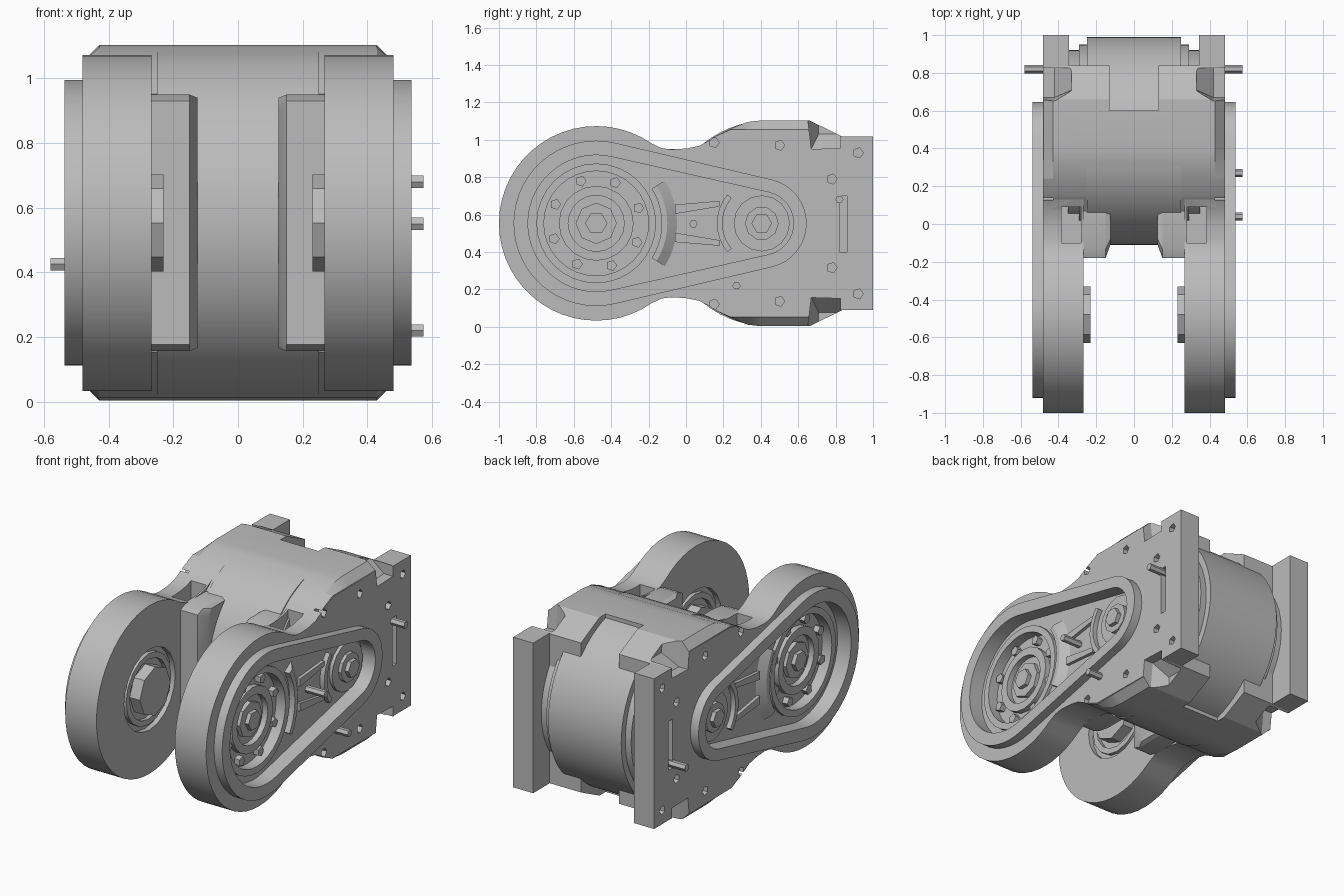
import bpy, bmesh, math
from math import sin, cos, radians

cube = bpy.data.objects.get("Cube")
if cube:
    bpy.data.objects.remove(cube, do_unlink=True)

MID = 0.553          # height of both axes
BIG, SMALL = -0.48, 0.405   # y of the front wheel axis and rear pulley axis
MOTOR = 0.44         # y of the motor axis

grey = bpy.data.materials.new("housing grey")
grey.use_nodes = True
grey.diffuse_color = (0.5, 0.5, 0.5, 1)
grey.node_tree.nodes["Principled BSDF"].inputs["Base Color"].default_value = (0.5, 0.5, 0.5, 1)


def finish(name, bm):
    bmesh.ops.recalc_face_normals(bm, faces=bm.faces)
    mesh = bpy.data.meshes.new(name)
    bm.to_mesh(mesh)
    bm.free()
    mesh.materials.append(grey)
    ob = bpy.data.objects.new(name, mesh)
    bpy.context.collection.objects.link(ob)
    return ob


def add_loft(bm, sections, closed=False):
    """Skin side profiles (y, z) placed at successive x; closed makes a ring."""
    rows = [[bm.verts.new((x, y, z)) for y, z in pts] for x, pts in sections]
    n = len(rows[0])
    pairs = list(zip(rows, rows[1:])) + ([(rows[-1], rows[0])] if closed else [])
    for a, b in pairs:
        for i in range(n):
            j = (i + 1) % n
            bm.faces.new((a[i], a[j], b[j], b[i]))
    if not closed:
        bm.faces.new(rows[0])
        bm.faces.new(rows[-1])


def loft(name, sections, closed=False):
    bm = bmesh.new()
    add_loft(bm, sections, closed)
    return finish(name, bm)


def arc(y, r, start=0, end=360, n=32, z=MID):
    full = end - start == 360
    steps = n if full else n + 1
    return [(y + r * cos(radians(start + (end - start) * i / n)),
             z + r * sin(radians(start + (end - start) * i / n))) for i in range(steps)]


def rect(y0, y1, z0, z1):
    return [(y0, z0), (y1, z0), (y1, z1), (y0, z1)]


def mirrored(upper):
    return upper + [(y, 2 * MID - z) for y, z in reversed(upper)]


def teardrop(big, small):
    a = math.degrees(math.acos((big - small) / (SMALL - BIG)))
    return arc(BIG, big, a, 360 - a, 30) + arc(SMALL, small, -a, a, 16)


def ring(name, x0, x1, outer, inner):
    return loft(name, [(x0, outer), (x1, outer), (x1, inner), (x0, inner)], True)


# Side profiles
case_top = [(0.07, 0.952), (0.15, 1.015), (0.24, 1.06), (0.33, 1.095),
            (0.40, 1.103), (0.66, 1.103), (0.84, 1.015)]
case = mirrored(case_top)
case_side = mirrored([(y, min(z, 1.055)) for y, z in case_top])
rear_edge = [(-0.13, 0.955), (-0.08, 0.948), (0.0, 0.953), (0.07, 0.967),
             (0.15, 1.01), (0.24, 1.05), (0.66, 1.055), (0.84, 1.015)]
arm_profile = (arc(BIG, 0.52, 55, 305, 36)
               + [(y, 2 * MID - z) for y, z in rear_edge] + rear_edge[::-1])

# Cutters: belt and wheel recesses, corner and waist pockets, screw holes, casing rear notch
cut = bmesh.new()
add_loft(cut, [(-0.13, rect(0.60, 1.2, -0.2, 1.3)), (0.13, rect(0.60, 1.2, -0.2, 1.3))])
for s in (-1, 1):
    def slab(x0, x1, pts):
        add_loft(cut, [(s * x0, pts), (s * x1, pts)])
    slab(0.445, 0.6, teardrop(0.365, 0.175))
    slab(0.40, 0.5, arc(BIG, 0.30))
    slab(0.2, 0.30, arc(BIG, 0.25, n=20))
    slab(0.28, 0.385, rect(-0.10, 0.09, 0.84, 1.2))
    for up in (1, -1):
        pocket = [(0.64, 1.2), (0.67, 0.95), (0.825, 0.955), (0.825, 1.2)]
        inner = [(0.70, 1.2), (0.71, 1.03), (0.825, 1.03), (0.825, 1.2)]
        flip = [[(y, MID + up * (z - MID)) for y, z in p] for p in (pocket, inner)]
        add_loft(cut, [(s * 0.6, flip[0]), (s * 0.42, flip[0]), (s * 0.33, flip[1])])
        for y, z in ((0.78, 0.79), (0.15, 0.985), (0.5, 0.97), (0.92, 0.93)):
            slab(0.43, 0.6, arc(y, 0.028, n=5, z=MID + up * (z - MID)))
    slab(0.45, 0.6, rect(0.82, 0.86, 0.40, 0.70))
cutter = finish("cutter", cut)
cutter.hide_render = True

# Main solid parts
solids = [loft("motor_casing", [(-0.478, case_side), (-0.43, case), (0.43, case), (0.478, case_side)])]
for s, side in ((-1, "right"), (1, "left")):
    solids.append(loft(side + "_arm", [(s * 0.268, arm_profile), (s * 0.482, arm_profile)]))
    flange = rect(0.80, 1.0, 0.09, 1.018)
    solids.append(loft(side + "_rear_flange", [(s * 0.345, flange), (s * 0.482, flange)]))
for ob in solids:
    mod = ob.modifiers.new("recesses", "BOOLEAN")
    mod.operation = "DIFFERENCE"
    mod.solver = "EXACT"
    mod.use_self = True
    mod.object = cutter
    bpy.context.view_layer.objects.active = ob
    bpy.ops.object.modifier_apply(modifier=mod.name)
bpy.data.objects.remove(cutter, do_unlink=True)

# Motor drum with stepped ends
for name, x, r in (("motor_drum", 0.25, 0.55), ("motor_drum_step", 0.29, 0.51), ("motor_end_cap", 0.35, 0.48)):
    loft(name, [(-x, arc(MOTOR, r, n=64)), (x, arc(MOTOR, r, n=64))])

for s, side in ((-1, "right"), (1, "left")):
    def part(name, x0, x1, pts, top=None):
        return loft(side + "_" + name, [(s * x0, pts), (s * x1, top or pts)])

    # Web joining arm to motor, with a sloped inner side
    part("web", 0.125, 0.15, mirrored([(-0.11, 0.90), (-0.08, 0.94), (0.1, 0.94)]),
         mirrored([(-0.18, 0.93), (-0.13, 0.95), (0.1, 0.95)]))
    part("web_block", 0.15, 0.28, mirrored([(-0.18, 0.93), (-0.13, 0.95), (0.1, 0.95)]))

    # Raised belt cover rim
    ring(side + "_belt_rim", s * 0.44, s * 0.537, teardrop(0.442, 0.24), teardrop(0.365, 0.17))

    # Front wheel: bowl with rings and stepped hub
    ring(side + "_wheel_ring", s * 0.39, s * 0.465, arc(BIG, 0.32), arc(BIG, 0.28))
    ring(side + "_hub_ring", s * 0.39, s * 0.435, arc(BIG, 0.20, n=20), arc(BIG, 0.15, n=20))
    part("hub", 0.39, 0.425, arc(BIG, 0.11, n=8))
    part("hub_bolt", 0.39, 0.45, arc(BIG, 0.06, n=6))
    for k in range(8):
        a = k * 45 + 20
        part("wheel_stud", 0.39, 0.435, arc(BIG + 0.24 * cos(radians(a)), 0.03, n=5,
                                            z=MID + 0.24 * sin(radians(a))))

    # Rear pulley and the sloped curved wall between both axes
    part("pulley", 0.44, 0.465, arc(SMALL, 0.15, n=16))
    part("pulley_hub", 0.44, 0.485, arc(SMALL, 0.09, n=10))
    part("pulley_bolt", 0.44, 0.51, arc(SMALL, 0.055, n=6))
    part("curved_wall", 0.44, 0.48, arc(BIG, 0.44, -32, 32, 10) + arc(BIG, 0.35, 32, -32, 10),
         arc(BIG, 0.38, -32, 32, 10) + arc(BIG, 0.35, 32, -32, 10))
    part("pulley_guard", 0.44, 0.475, arc(SMALL, 0.24, 140, 220, 8) + arc(SMALL, 0.21, 220, 140, 8))
    for up in (-1, 1):
        part("rib", 0.44, 0.465, [(-0.06, MID + up * 0.05), (0.18, MID + up * 0.09),
                                  (0.18, MID + up * 0.12), (-0.06, MID + up * 0.10)])

    # Inner wheel boss
    part("inner_boss", 0.23, 0.36, arc(BIG, 0.15, n=8))
    ring(side + "_inner_ring", s * 0.275, s * 0.31, arc(BIG, 0.22, n=16), arc(BIG, 0.185, n=16))

# Protruding pins
for x, y, z in ((0.575, 0.82, 0.68), (0.575, 0.04, 0.55), (0.575, 0.27, 0.22), (-0.58, 0.82, 0.425)):
    pin = arc(y, 0.022, n=6, z=z)
    loft("pin", [(math.copysign(0.43, x), pin), (x, pin)])

# Smooth curved skins, crisp edges
bpy.ops.object.select_all(action="DESELECT")
for ob in bpy.context.collection.objects:
    if ob.type == "MESH" and grey.name in ob.data.materials:
        ob.select_set(True)
        bpy.context.view_layer.objects.active = ob
bpy.ops.object.shade_smooth_by_angle(angle=radians(25))
